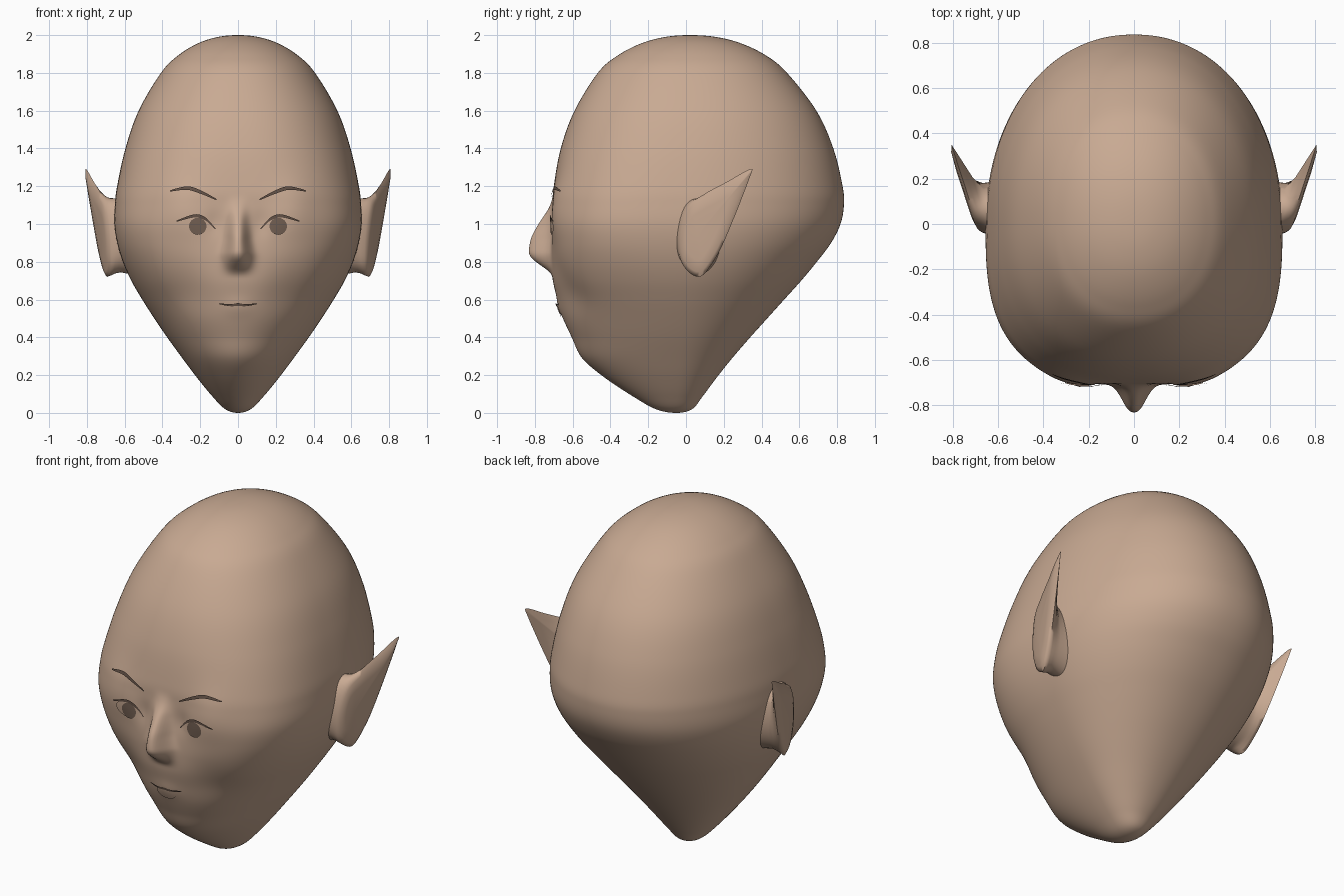
import bpy, bmesh, math
from mathutils import Vector
from mathutils.bvhtree import BVHTree

cube = bpy.data.objects.get("Cube")
if cube:
    bpy.data.objects.remove(cube)


def material(name, rgb):
    m = bpy.data.materials.new(name)
    m.use_nodes = True
    m.diffuse_color = (*rgb, 1)
    m.node_tree.nodes["Principled BSDF"].inputs["Base Color"].default_value = (*rgb, 1)
    return m


skin = material("skin", (0.58, 0.40, 0.29))
dark = material("brow_brown", (0.12, 0.08, 0.06))
iris_mat = material("iris_brown", (0.17, 0.115, 0.085))


def spline(p0, p1, p2, p3, t):
    """Catmull-Rom blend of four tuples."""
    return [0.5 * (2 * b + (c - a) * t + (2 * a - 5 * b + 4 * c - d) * t * t
                   + (3 * b - a - 3 * c + d) * t ** 3)
            for a, b, c, d in zip(p0, p1, p2, p3)]


def smooth_path(pts, steps):
    """Open smooth path; the first and last points only steer the tangents."""
    out = [spline(*pts[i:i + 4], k / steps)
           for i in range(len(pts) - 3) for k in range(steps)]
    return out + [list(pts[-2])]


def ramp(x, table):
    """Linear interpolation in a table of (x, value) pairs."""
    for (x0, v0), (x1, v1) in zip(table, table[1:]):
        if x0 <= x <= x1:
            return v0 + (v1 - v0) * (x - x0) / (x1 - x0)
    return 0.0


def finish(name, bm, mat):
    me = bpy.data.meshes.new(name)
    bm.to_mesh(me)
    bm.free()
    ob = bpy.data.objects.new(name, me)
    bpy.context.collection.objects.link(ob)
    me.materials.append(mat)
    bpy.ops.object.select_all(action="DESELECT")
    ob.select_set(True)
    bpy.context.view_layer.objects.active = ob
    bpy.ops.object.shade_smooth_by_angle(angle=math.radians(80))


def loft(bm, rings):
    """Skin a stack of closed rings."""
    rows = [[bm.verts.new(p) for p in ring] for ring in rings]
    n = len(rows[0])
    for a, b in zip(rows, rows[1:]):
        for i in range(n):
            j = (i + 1) % n
            bm.faces.new((a[i], a[j], b[j], b[i]))
    bmesh.ops.remove_doubles(bm, verts=bm.verts, dist=0.0005)
    bmesh.ops.recalc_face_normals(bm, faces=bm.faces)


# Head sections: height, half width, front y, back y, front squareness
sections = [
    (0.02, 0.068, -0.16, 0.033, 2.0), (0.09, 0.138, -0.285, 0.09, 2.0),
    (0.19, 0.22, -0.435, 0.165, 2.0), (0.29, 0.295, -0.55, 0.245, 2.0),
    (0.40, 0.375, -0.605, 0.34, 2.05), (0.50, 0.443, -0.65, 0.43, 2.1),
    (0.60, 0.507, -0.68, 0.52, 2.2), (0.70, 0.565, -0.705, 0.61, 2.35),
    (0.80, 0.61, -0.713, 0.693, 2.55), (0.90, 0.64, -0.713, 0.768, 2.75),
    (1.00, 0.655, -0.713, 0.818, 2.85), (1.10, 0.652, -0.707, 0.836, 2.8),
    (1.20, 0.64, -0.70, 0.829, 2.65), (1.40, 0.596, -0.663, 0.78, 2.4),
    (1.60, 0.526, -0.59, 0.69, 2.25), (1.80, 0.408, -0.467, 0.535, 2.15),
    (1.89, 0.32, -0.365, 0.427, 2.1), (1.955, 0.215, -0.24, 0.295, 2.05),
    (1.99, 0.108, -0.112, 0.16, 2.0)]


def mid_y(z):
    return -0.05 + 0.035 * z


keys = [(z, w, mid_y(z) - f, b - mid_y(z), n) for z, w, f, b, n in sections]
keys = [(0, 0, 0, 0, 2)] + keys + [(2, 0, 0, 0, 2)]


def flip(k):
    return (k[0], -k[1], -k[2], -k[3], k[4])


keys = [flip(keys[1])] + keys + [flip(keys[-2])]

nose_height = [(0.74, 0), (0.79, 0.07), (0.83, 0.119), (0.87, 0.119), (0.93, 0.107),
               (1.01, 0.062), (1.08, 0.018), (1.14, 0)]
nose_width = [(0.7, 0.065), (0.84, 0.065), (0.92, 0.052), (1.02, 0.045), (1.2, 0.05)]


def relief(x, z):
    """Forward push of the face surface: nose, cheeks, muzzle and brow."""
    def bump(cx, cz, sx, sz):
        return math.exp(-((abs(x) - cx) / sx) ** 2 - ((z - cz) / sz) ** 2)
    nose = sum(ramp(z + d, nose_height) for d in (-0.02, -0.01, 0, 0.01, 0.02)) / 5
    nose *= math.exp(-abs(x / (ramp(z, nose_width) or 0.05)) ** 2.5)
    return (nose - 0.022 * bump(0.27, 0.64, 0.13, 0.15) - 0.012 * bump(0.12, 1.0, 0.05, 0.07)
            + 0.018 * bump(0.3, 1.08, 0.12, 0.15) + 0.008 * bump(0, 0.56, 0.08, 0.05))


SEG = 216
rings = []
for z, w, f, b, n in smooth_path(keys, 8):
    ring = []
    for i in range(SEG):
        t = 2 * math.pi * i / SEG
        a = t - 0.45 * math.cos(t)  # denser toward the face
        c, s = math.cos(a), math.sin(a)
        p = n if s < 0 else 2.12
        r = (abs(c) ** p + abs(s) ** p) ** (-1 / p)
        x, y = w * r * c, r * s * (f if s < 0 else b)
        if s < -0.1:
            y -= relief(x, z)
        ring.append((x, y + mid_y(z), z))
    rings.append(ring)
bm = bmesh.new()
loft(bm, rings)
surface = BVHTree.FromBMesh(bm)
finish("head", bm, skin)

# Pointed ears: outline in (y, z), blending from an oval root to a flared slab
outline = [(0.34, 1.29), (0.22, 1.225), (0.10, 1.16), (0.01, 1.09), (-0.035, 0.94),
           (-0.02, 0.79), (0.07, 0.72), (0.15, 0.81), (0.22, 0.95), (0.335, 1.24)]
contour = smooth_path(outline[-1:] + outline + outline[:2], 6)[:-1]
ROOT_Y, ROOT_Z = 0.06, 0.94


def root_oval(y, z):
    a = math.atan2((z - ROOT_Z) / 0.21, (y - ROOT_Y) / 0.13)
    return ROOT_Y + 0.13 * math.cos(a), ROOT_Z + 0.21 * math.sin(a)


# each layer: blend to root oval, overall scale, depth from the flared face
ear_layers = [(1.0, 1.0, -0.14), (1.0, 0.93, -0.07), (0.75, 0.95, -0.042), (0.35, 0.98, -0.02),
              (0.0, 1.0, 0.0), (0.0, 0.88, 0.013), (0.0, 0.6, 0.02), (0.0, 0.0, 0.018)]
for side, label in ((1, "left"), (-1, "right")):
    layers = []
    for blend, scale, depth in ear_layers:
        layer = []
        for y, z in contour:
            oy, oz = root_oval(y, z)
            y = ROOT_Y + (y + (oy - y) * blend - ROOT_Y) * scale
            z = ROOT_Z + (z + (oz - z) * blend - ROOT_Z) * scale
            flare = 0.67 + 0.30 * (y + 0.04) + 0.05 * (z - 0.9)
            layer.append((side * (flare + depth), y, z))
        layers.append(layer)
    bm = bmesh.new()
    loft(bm, layers)
    finish(label + "_ear", bm, skin)


def plate(name, upper, lower, mat, lift, side=1):
    """Thin patch between two (x, z) paths, laid on the front of the head."""
    bm = bmesh.new()
    grid = []
    for k in range(5):
        row = []
        for (xa, za), (xb, zb) in zip(upper, lower):
            x, z = xa + (xb - xa) * k / 4, za + (zb - za) * k / 4
            hit = surface.ray_cast(Vector((side * x, -2, z)), Vector((0, 1, 0)))[0]
            row.append(bm.verts.new((side * x, hit.y - lift, z)))
        grid.append(row)
    for a, b in zip(grid, grid[1:]):
        for i in range(len(a) - 1):
            bm.faces.new((a[i], a[i + 1], b[i + 1], b[i]))
    bmesh.ops.remove_doubles(bm, verts=bm.verts, dist=0.0003)
    bmesh.ops.recalc_face_normals(bm, faces=bm.faces)
    if sum(f.normal.y for f in bm.faces) > 0:
        bmesh.ops.reverse_faces(bm, faces=bm.faces)
    finish(name, bm, mat)


def stroke(name, pts, thick, side=1):
    """Tapered dark line."""
    path = smooth_path([pts[0]] + pts + [pts[-1]], 6)
    last = len(path) - 1
    half = [0.5 * thick * (0.3 + 0.7 * math.sin(math.pi * i / last)) for i in range(last + 1)]
    plate(name, [(x, z + h) for (x, z), h in zip(path, half)],
          [(x, z - h) for (x, z), h in zip(path, half)], dark, 0.0095, side)


def oval(name, cx, cz, rx, rz, mat, lift, side=1):
    arc = [math.pi * i / 16 for i in range(17)]
    top = [(cx - rx * math.cos(a), cz + rz * math.sin(a)) for a in arc]
    plate(name, top, [(x, 2 * cz - z) for x, z in top], mat, lift, side)


# Eyes and brows, mirrored
for side, label in ((1, "left"), (-1, "right")):
    stroke(label + "_brow", [(0.115, 1.13), (0.20, 1.17), (0.27, 1.19), (0.36, 1.175)], 0.02, side)
    stroke(label + "_upper_lid", [(0.12, 0.975), (0.17, 1.025), (0.23, 1.043), (0.325, 1.015)], 0.018, side)
    oval(label + "_eye", 0.215, 0.99, 0.09, 0.045, skin, 0.005, side)
    oval(label + "_iris", 0.213, 0.988, 0.046, 0.045, iris_mat, 0.008, side)

# Mouth
oval("lips", 0, 0.545, 0.06, 0.038, skin, 0.006)
stroke("mouth_line", [(-0.1, 0.578), (-0.04, 0.57), (0, 0.574), (0.04, 0.57), (0.1, 0.578)], 0.014)
